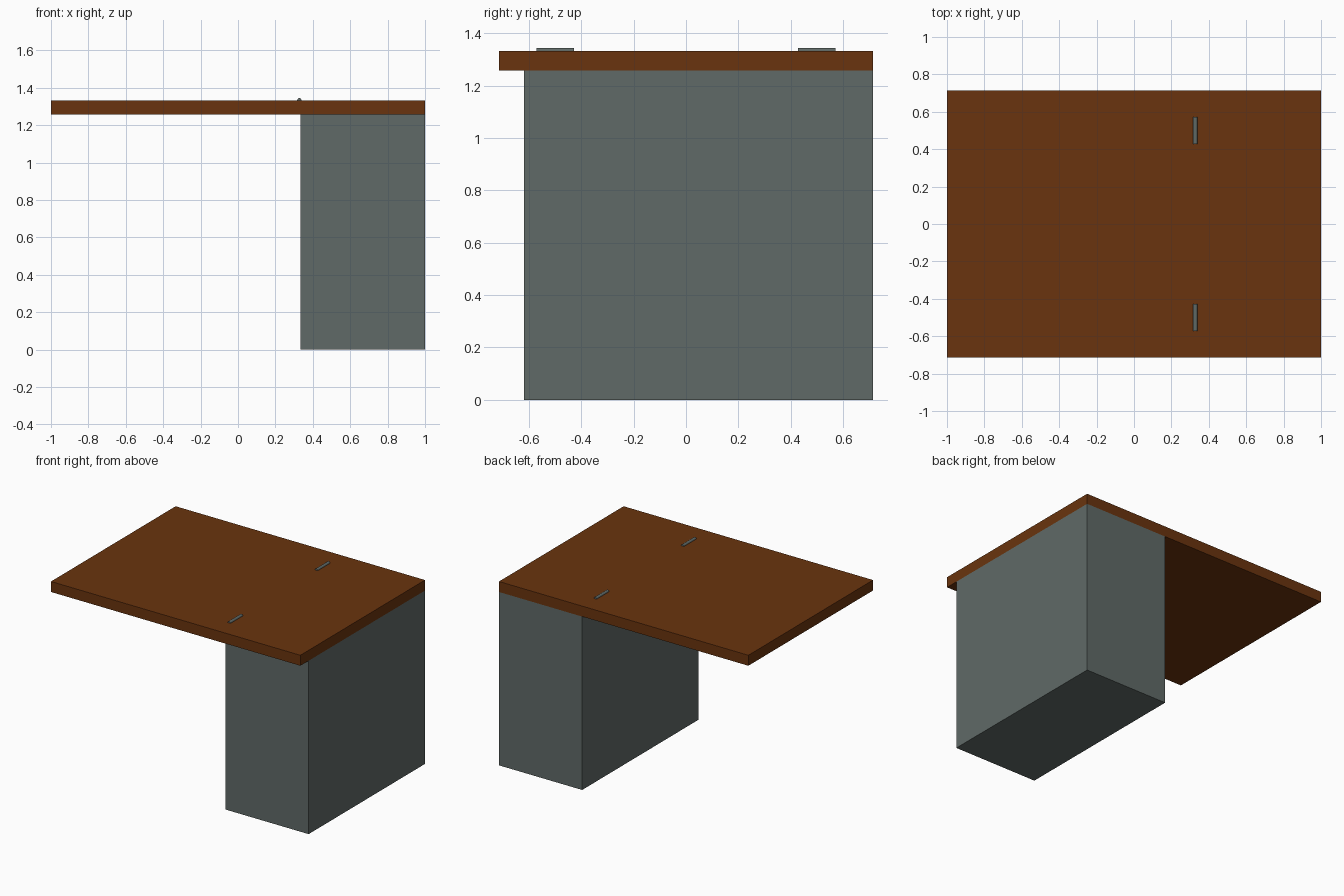
import bpy
from math import pi

cube = bpy.data.objects.get("Cube")
if cube:
    bpy.data.objects.remove(cube, do_unlink=True)


def material(name, color):
    m = bpy.data.materials.new(name)
    m.use_nodes = True
    m.diffuse_color = color
    m.node_tree.nodes["Principled BSDF"].inputs["Base Color"].default_value = color
    return m


wood = material("brown wood", (0.144, 0.034, 0.0044, 1))
grey = material("grey metal", (0.117, 0.144, 0.136, 1))


def box(name, low, high, mat):
    center = [(a + b) / 2 for a, b in zip(low, high)]
    bpy.ops.mesh.primitive_cube_add(size=1, location=center)
    ob = bpy.context.object
    ob.name = name
    ob.scale = [b - a for a, b in zip(low, high)]
    bpy.ops.object.transform_apply(location=False, rotation=False, scale=True)
    ob.data.materials.append(mat)


HINGE_X, BOTTOM, TOP, HALF_Y = 0.333, 1.257, 1.333, 0.714

# Cabinet under the fixed leaf, set back from the front edge
box("cabinet", (HINGE_X, -0.619, 0), (1, HALF_Y, BOTTOM), grey)

# Tabletop: fixed leaf and folding leaf meeting at the hinge line
box("fixed_leaf", (HINGE_X, -HALF_Y, BOTTOM), (1, HALF_Y, TOP), wood)
box("folding_leaf", (-1, -HALF_Y, BOTTOM), (HINGE_X, HALF_Y, TOP), wood)

# Hinge barrels half sunk in the seam
for name, y in (("front_hinge", -0.5), ("back_hinge", 0.5)):
    bpy.ops.mesh.primitive_cylinder_add(
        vertices=16, radius=0.0115, depth=0.143,
        location=(HINGE_X - 0.005, y, TOP), rotation=(pi / 2, 0, 0))
    hinge = bpy.context.object
    hinge.name = name
    hinge.data.materials.append(grey)
    bpy.ops.object.shade_smooth_by_angle()
